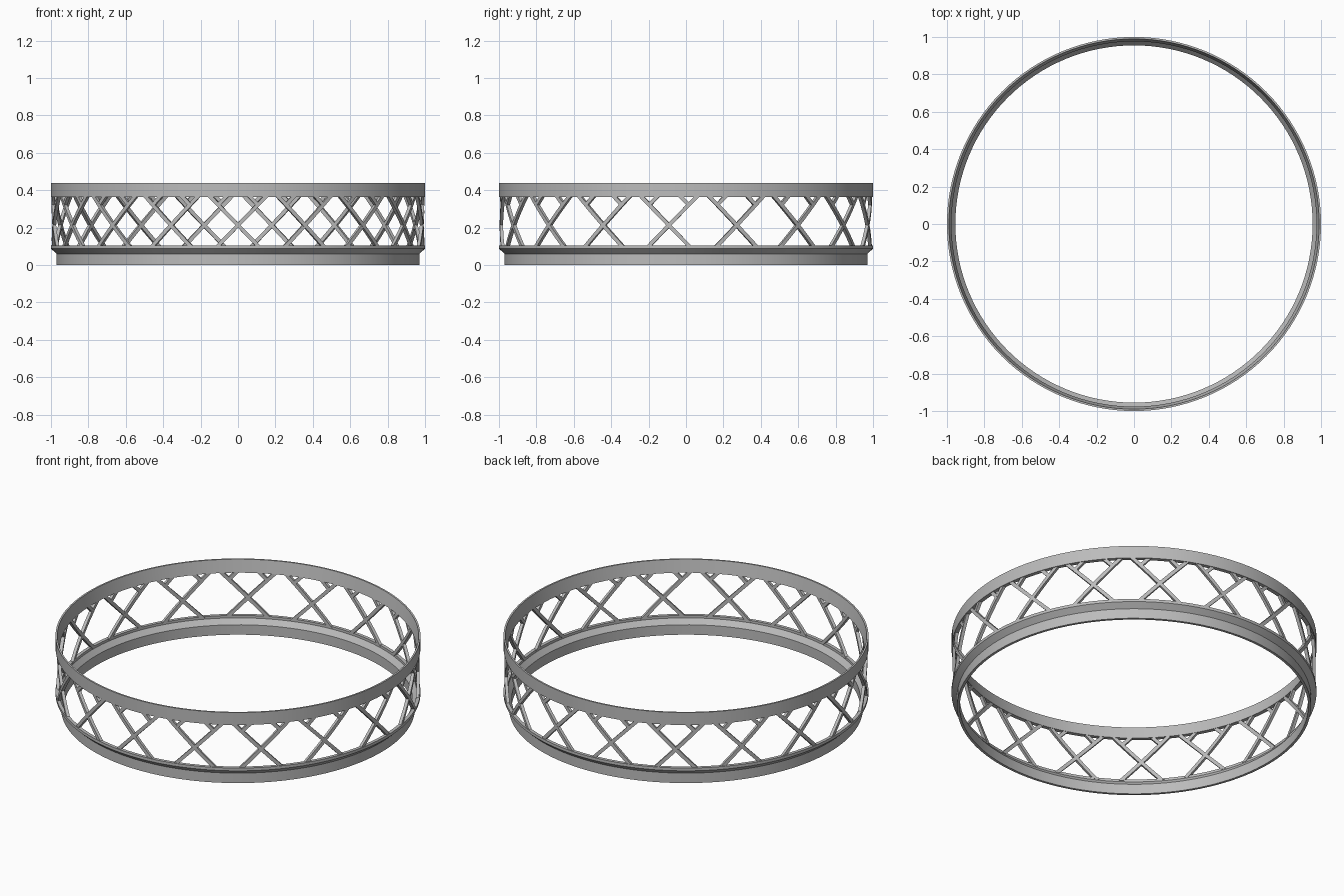
import bpy, bmesh, math

cube = bpy.data.objects.get("Cube")
if cube:
    bpy.data.objects.remove(cube, do_unlink=True)

# Single metal grey
grey = bpy.data.materials.new("metal_grey")
grey.use_nodes = True
colour = (0.5, 0.5, 0.5, 1)
grey.diffuse_color = colour
grey.node_tree.nodes["Principled BSDF"].inputs["Base Color"].default_value = colour


def finish(bm, name):
    bmesh.ops.recalc_face_normals(bm, faces=bm.faces)
    mesh = bpy.data.meshes.new(name)
    bm.to_mesh(mesh)
    bm.free()
    mesh.materials.append(grey)
    obj = bpy.data.objects.new(name, mesh)
    bpy.context.collection.objects.link(obj)
    bpy.ops.object.select_all(action="DESELECT")
    obj.select_set(True)
    bpy.context.view_layer.objects.active = obj
    bpy.ops.object.shade_smooth_by_angle(angle=math.radians(30))


def polar(radius, angle, z):
    return (radius * math.cos(angle), radius * math.sin(angle), z)


def skin(bm, rows, closed):
    """Bridge consecutive loops of vertices with quads."""
    n = len(rows[0])
    pairs = list(zip(rows, rows[1:]))
    if closed:
        pairs.append((rows[-1], rows[0]))
    for a, b in pairs:
        for i in range(n):
            j = (i + 1) % n
            bm.faces.new((a[i], a[j], b[j], b[i]))


def ring(name, profile, segments=128):
    bm = bmesh.new()
    rows = []
    for s in range(segments):
        angle = 2 * math.pi * s / segments
        rows.append([bm.verts.new(polar(r, angle, z)) for r, z in profile])
    skin(bm, rows, True)
    finish(bm, name)


# Tapered top band and stepped base ring with a flared lip
ring("top_band", [(0.976, 0.365), (1, 0.365), (1, 0.44), (0.99, 0.44)])
ring("base_ring", [(0.955, 0), (0.97, 0), (0.97, 0.06), (1, 0.088),
                   (1, 0.105), (0.98, 0.105), (0.98, 0.09), (0.955, 0.06)])

# Lattice of crossed bars, each with a short brace at its upper end
BAYS = 17
RADIUS = 0.987
SLOPE = 0.97
CROSS_Z = 0.213
LOW, FORK, HIGH = 0.095, 0.322, 0.372
HALF_WIDTH, HALF_DEPTH = 0.01, 0.009


def bars(name, direction, low, high, offset, steps):
    """Slanted bars following the wall; offset is the arc shift at height low."""
    bm = bmesh.new()
    half_arc = HALF_WIDTH * math.sqrt(1 + SLOPE ** 2) / RADIUS
    for bay in range(BAYS):
        start = -math.pi / 2 + 2 * math.pi * bay / BAYS
        rows = []
        for step in range(steps + 1):
            rise = (high - low) * step / steps
            angle = start + (offset + direction * SLOPE * rise) / RADIUS
            rows.append([bm.verts.new(polar(RADIUS + d * HALF_DEPTH, angle + w * half_arc, low + rise))
                         for d, w in ((-1, -1), (1, -1), (1, 1), (-1, 1))])
        skin(bm, rows, False)
        bm.faces.new(rows[0])
        bm.faces.new(rows[-1])
    finish(bm, name)


for side, direction in (("left", 1), ("right", -1)):
    lean = direction * SLOPE
    bars("lattice_bars_" + side, direction, LOW, HIGH, lean * (LOW - CROSS_Z), 6)
    bars("lattice_braces_" + side, -direction, FORK, HIGH, lean * (FORK - CROSS_Z), 2)
